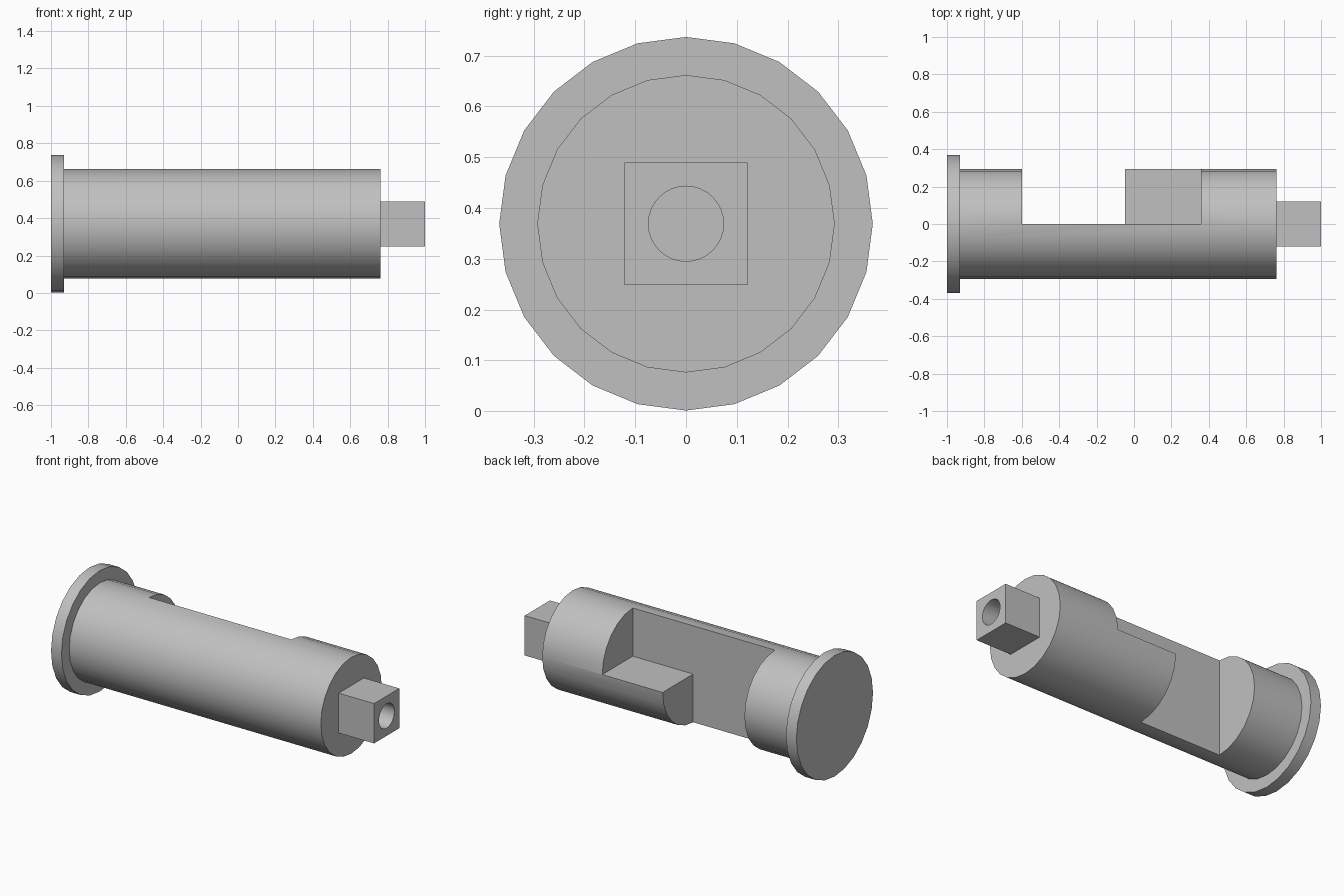
import bpy
import math

if "Cube" in bpy.data.objects:
    bpy.data.objects.remove(bpy.data.objects["Cube"], do_unlink=True)

AXIS_Z = 0.369

metal = bpy.data.materials.new("plain grey metal")
metal.use_nodes = True
GREY = (0.53, 0.53, 0.53, 1)
metal.diffuse_color = GREY
for node in metal.node_tree.nodes:
    if node.type == 'BSDF_PRINCIPLED':
        node.inputs["Base Color"].default_value = GREY


def finish(name):
    obj = bpy.context.object
    obj.name = name
    bpy.ops.object.transform_apply(location=True, rotation=True, scale=True)
    obj.data.materials.append(metal)
    return obj


def rod(name, x0, x1, radius, sides=24):
    """Cylinder along x, centred on the main axis."""
    bpy.ops.mesh.primitive_cylinder_add(
        vertices=sides, radius=radius, depth=x1 - x0,
        location=((x0 + x1) / 2, 0, AXIS_Z), rotation=(0, math.pi / 2, 0))
    return finish(name)


def box(name, x, y, z):
    """Box from (low, high) pairs."""
    bpy.ops.mesh.primitive_cube_add(
        size=1, location=[(a + b) / 2 for a, b in (x, y, z)])
    bpy.context.object.scale = [b - a for a, b in (x, y, z)]
    return finish(name)


def cut(target, cutter):
    cutter.hide_render = True
    mod = target.modifiers.new("cut", 'BOOLEAN')
    mod.operation = 'DIFFERENCE'
    mod.solver = 'EXACT'
    mod.object = cutter
    bpy.context.view_layer.objects.active = target
    bpy.ops.object.modifier_apply(modifier=mod.name)
    bpy.data.objects.remove(cutter, do_unlink=True)


# Round end flange and main barrel
flange = rod("flange", -1.0, -0.93, 0.368)
barrel = rod("barrel", -0.93, 0.762, 0.293)

# Stepped notch in the back: full height first, then upper quarter only
cut(barrel, box("notch_cutter", (-0.598, -0.048), (0, 0.5), (-0.2, 1)))
cut(barrel, box("step_cutter", (-0.1, 0.358), (0, 0.5), (AXIS_Z, 1)))

# Square drive end with a bored hole
drive = box("square_drive", (0.762, 1.0), (-0.121, 0.121),
            (AXIS_Z - 0.121, AXIS_Z + 0.121))
cut(drive, rod("hole_cutter", 0.7, 1.1, 0.074, 32))

# Smooth round walls, sharp edges
for part in (flange, barrel, drive):
    bpy.ops.object.select_all(action='DESELECT')
    part.select_set(True)
    bpy.context.view_layer.objects.active = part
    bpy.ops.object.shade_smooth_by_angle(angle=math.radians(30))
